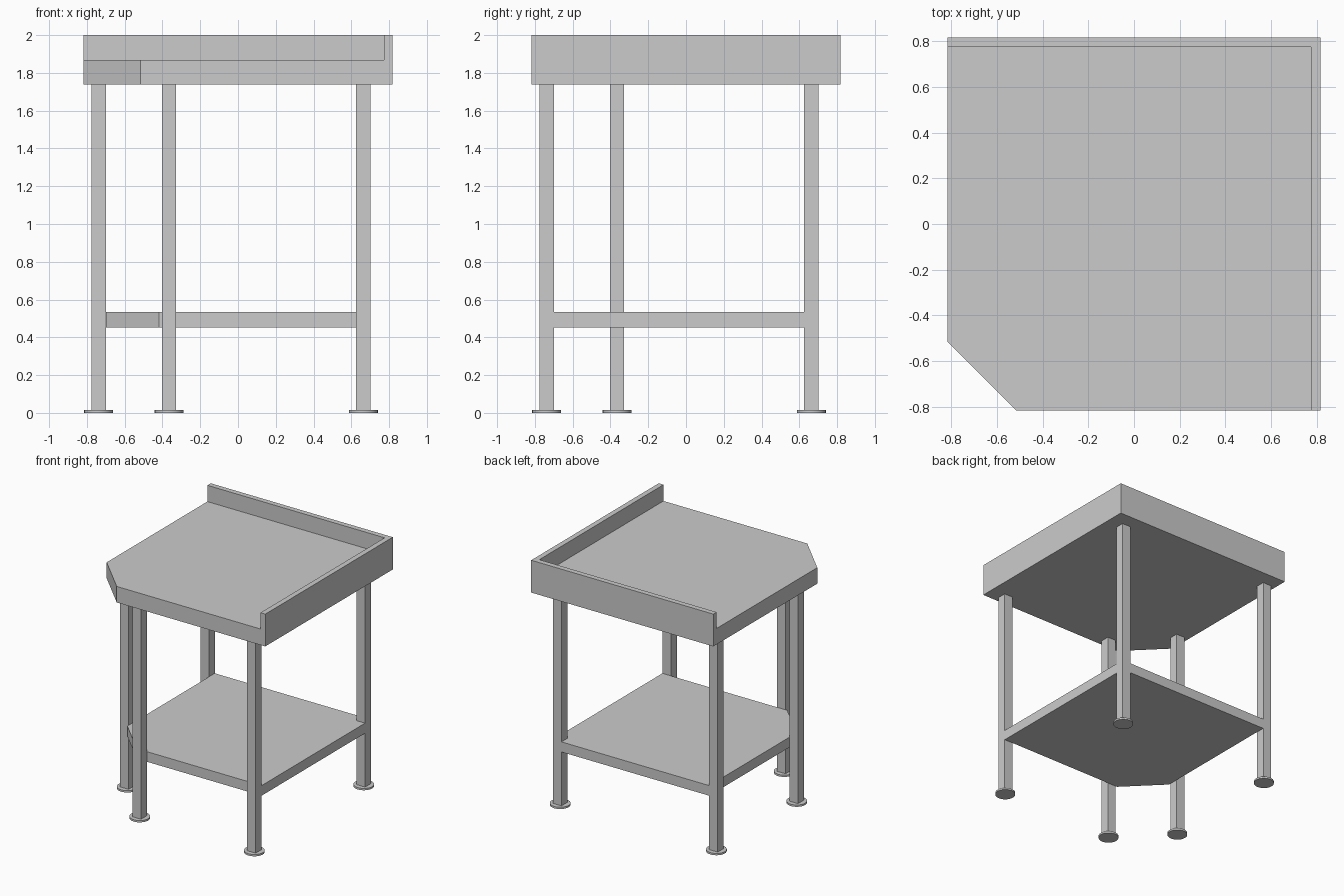
import bpy, bmesh

if "Cube" in bpy.data.objects:
    bpy.data.objects.remove(bpy.data.objects["Cube"])


def prism(name, outline, z0, z1):
    """Extrude a flat outline from z0 up to z1."""
    bm = bmesh.new()
    face = bm.faces.new([bm.verts.new((x, y, z0)) for x, y in outline])
    top = bmesh.ops.extrude_face_region(bm, geom=[face])["geom"]
    for v in top:
        if isinstance(v, bmesh.types.BMVert):
            v.co.z = z1
    bmesh.ops.recalc_face_normals(bm, faces=bm.faces)
    mesh = bpy.data.meshes.new(name)
    bm.to_mesh(mesh)
    bm.free()
    obj = bpy.data.objects.new(name, mesh)
    bpy.context.collection.objects.link(obj)
    return obj


H = 0.817        # half width of the worktop
IN = 0.774       # inner face of the upstand
CUT = 0.516      # where the clipped corner starts
LEG = 0.038      # half width of a leg
A, B, C = -0.738, -0.365, 0.664   # leg lines
IA = A + LEG     # inner face of the outer leg lines
OC, IC = C + LEG, C - LEG

# worktop with clipped front left corner
prism("worktop", [(-CUT, -H), (H, -H), (H, H), (-H, H), (-H, -CUT)], 1.738, 1.868)

# L-shaped upstand along the back and right
prism("upstand", [(H, -H), (H, H), (-H, H), (-H, IN), (IN, IN), (IN, -H)], 1.868, 2.0)

# lower shelf, clipped at the front left and notched around the back right leg
prism("shelf", [(-0.418, IA), (OC, IA), (OC, IC), (IC, IC), (IC, OC), (IA, OC), (IA, -0.418)],
      0.452, 0.534)

# legs with round feet
legs = {"front_right": (C, A), "front_left": (B, A), "left_front": (A, B),
        "back_left": (A, C), "back_right": (C, C)}
for where, (x, y) in legs.items():
    prism(where + "_leg", [(x - LEG, y - LEG), (x + LEG, y - LEG),
                           (x + LEG, y + LEG), (x - LEG, y + LEG)], 0.015, 1.738)
    bpy.ops.mesh.primitive_cylinder_add(vertices=32, radius=0.076, depth=0.015,
                                        location=(x, y, 0.0075))
    bpy.context.object.name = where + "_foot"
    bpy.ops.object.shade_smooth_by_angle()
